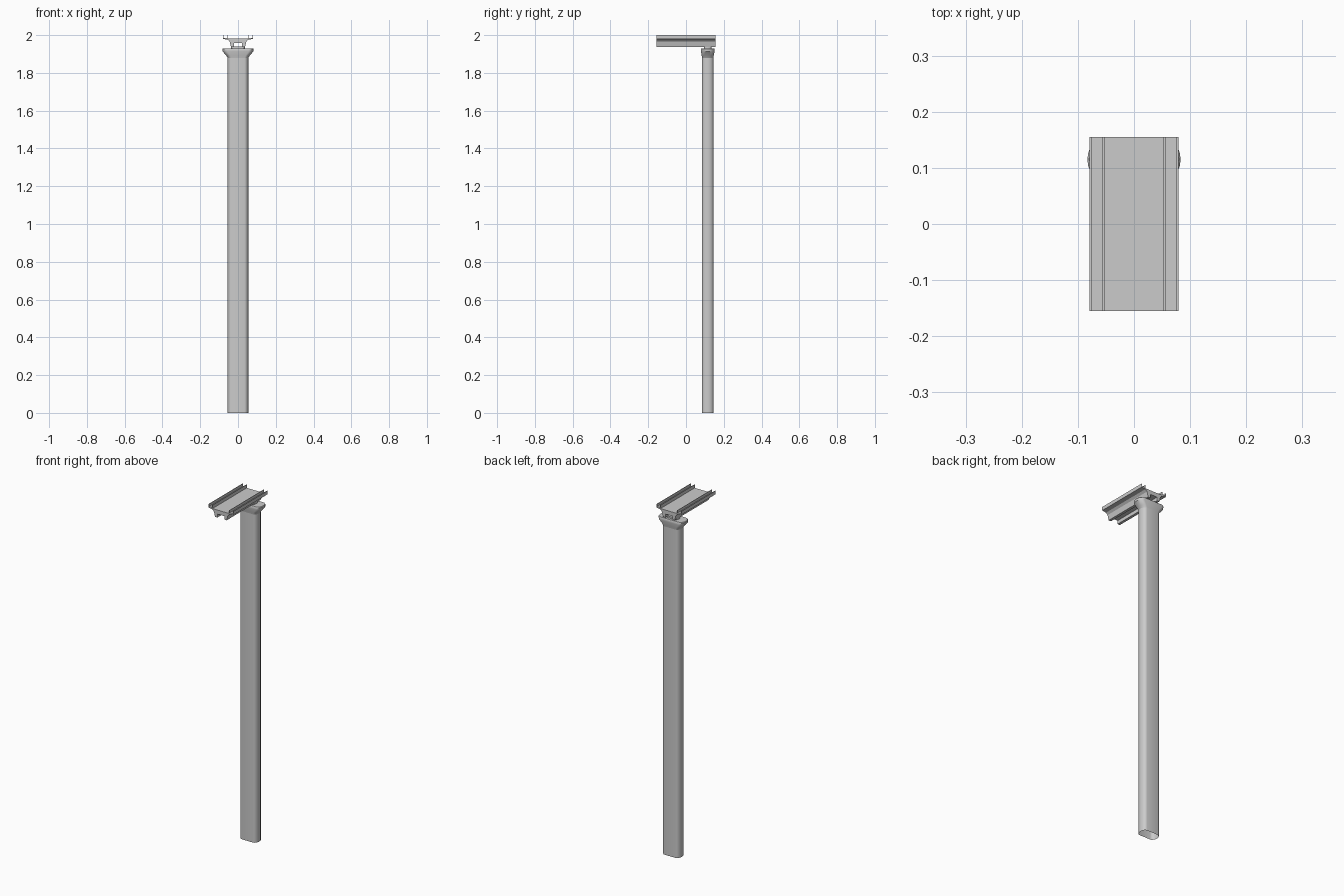
import bpy, bmesh, math

if "Cube" in bpy.data.objects:
    bpy.data.objects.remove(bpy.data.objects["Cube"])

POST_Y = 0.115


def finish(name, bm, smooth=True):
    bmesh.ops.recalc_face_normals(bm, faces=bm.faces)
    me = bpy.data.meshes.new(name)
    bm.to_mesh(me)
    bm.free()
    ob = bpy.data.objects.new(name, me)
    bpy.context.collection.objects.link(ob)
    if smooth:
        bpy.context.view_layer.objects.active = ob
        ob.select_set(True)
        bpy.ops.object.shade_smooth_by_angle(angle=math.radians(35))
        ob.select_set(False)
    return ob


def oval(hx, hy, bulge, n=10):
    """Flat front and back, rounded ends that stick out by bulge."""
    pts = []
    for side in (1, -1):
        for i in range(n + 1):
            a = -math.pi / 2 + math.pi * i / n
            pts.append((side * (hx - bulge + bulge * math.cos(a)), side * hy * math.sin(a)))
    return pts


def loft(name, sections, cap_bottom, cap_top):
    """Stack ovals given as (half x, half y, bulge, z)."""
    bm = bmesh.new()
    rings = [[bm.verts.new((x, y + POST_Y, z)) for x, y in oval(hx, hy, b)]
             for hx, hy, b, z in sections]
    for lo, hi in zip(rings, rings[1:]):
        for i in range(len(lo)):
            j = (i + 1) % len(lo)
            bm.faces.new((lo[i], lo[j], hi[j], hi[i]))
    if cap_bottom:
        bm.faces.new(rings[0][::-1])
    if cap_top:
        bm.faces.new(rings[-1])
    return finish(name, bm)


# Hollow post, open at the foot
loft("post", [(0.055, 0.03, 0.02, 0), (0.055, 0.03, 0.02, 1.88)], False, False)

# Flared head with a short rim and flat top
loft("post_head", [(0.055, 0.03, 0.02, 1.88), (0.062, 0.032, 0.022, 1.892),
                   (0.082, 0.036, 0.026, 1.914), (0.083, 0.036, 0.026, 1.926),
                   (0.080, 0.034, 0.024, 1.93)], False, True)

# Low neck joining the head to the rail
loft("neck", [(0.036, 0.02, 0.012, 1.928), (0.036, 0.02, 0.012, 1.94)], True, True)

# Rail: right half of the section, mirrored and extruded along y
half = [(0.053, 1.981), (0.053, 2.0), (0.056, 2.0), (0.056, 1.986), (0.076, 1.986),
        (0.076, 2.0), (0.079, 2.0), (0.079, 1.98), (0.055, 1.976), (0.044, 1.966),
        (0.037, 1.938), (0.022, 1.938), (0.022, 1.958)]
outline = half + [(-x, z) for x, z in reversed(half)]
bm = bmesh.new()
face = bm.faces.new([bm.verts.new((x, -0.155, z)) for x, z in outline])
ext = bmesh.ops.extrude_face_region(bm, geom=[face])
moved = [g for g in ext["geom"] if isinstance(g, bmesh.types.BMVert)]
bmesh.ops.translate(bm, verts=moved, vec=(0, 0.31, 0))
finish("rail", bm, smooth=False)
